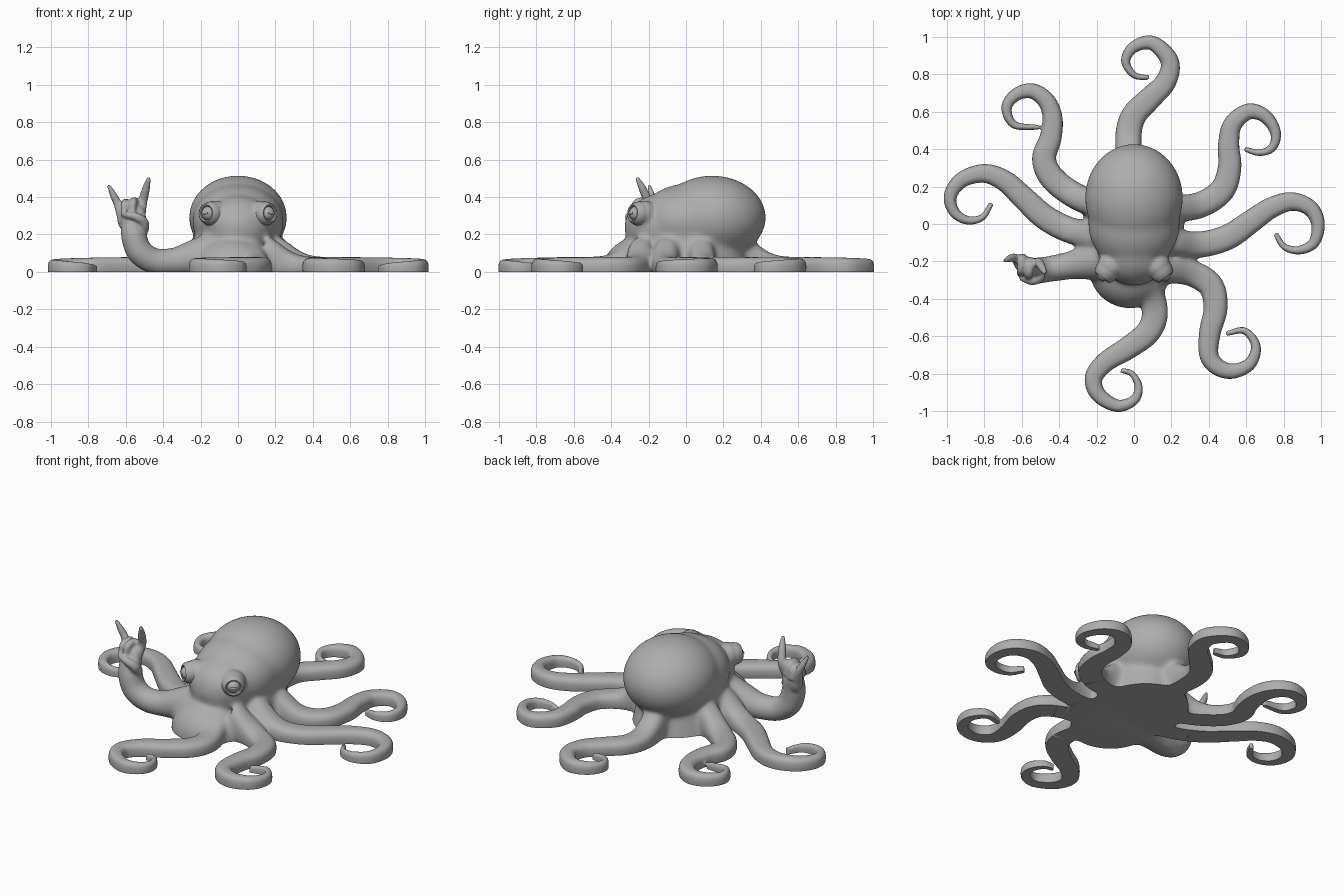
import bpy, bmesh, math
from mathutils import Vector, Matrix

cube = bpy.data.objects.get("Cube")
if cube:
    bpy.data.objects.remove(cube, do_unlink=True)

grey = bpy.data.materials.new("plain grey")
grey.use_nodes = True
grey.diffuse_color = (0.42, 0.42, 0.42, 1)
grey.node_tree.nodes["Principled BSDF"].inputs["Base Color"].default_value = (0.42, 0.42, 0.42, 1)


def make_object(name, bm):
    bmesh.ops.recalc_face_normals(bm, faces=bm.faces)
    mesh = bpy.data.meshes.new(name)
    bm.to_mesh(mesh)
    bm.free()
    mesh.materials.append(grey)
    obj = bpy.data.objects.new(name, mesh)
    bpy.context.collection.objects.link(obj)
    return obj


def activate(obj):
    bpy.ops.object.select_all(action='DESELECT')
    obj.select_set(True)
    bpy.context.view_layer.objects.active = obj


def shade(obj):
    activate(obj)
    bpy.ops.object.shade_smooth_by_angle(angle=math.radians(45))


def apply_modifier(obj, kind, **settings):
    mod = obj.modifiers.new(kind.title(), kind)
    for key, value in settings.items():
        setattr(mod, key, value)
    activate(obj)
    bpy.ops.object.modifier_apply(modifier=mod.name)


def loft(bm, rings):
    loops = [[bm.verts.new(p) for p in ring] for ring in rings]
    for a, b in zip(loops, loops[1:]):
        for i in range(len(a)):
            j = (i + 1) % len(a)
            bm.faces.new((a[i], a[j], b[j], b[i]))
    bm.faces.new(loops[0])
    bm.faces.new(loops[-1])


def spline(points, steps=8):
    # smooth curve through the points, returned with length travelled
    pts = [Vector(p) for p in points]
    pts = [2 * pts[0] - pts[1]] + pts + [2 * pts[-1] - pts[-2]]
    out = []
    for a, b, c, d in zip(pts, pts[1:], pts[2:], pts[3:]):
        for k in range(steps):
            t = k / steps
            out.append(b + (c - a) * t / 2 + (2 * a - 5 * b + 4 * c - d) * t**2 / 2
                       + (3 * b - a - 3 * c + d) * t**3 / 2)
    out.append(pts[-2])
    lengths = [0]
    for a, b in zip(out, out[1:]):
        lengths.append(lengths[-1] + (b - a).length)
    tangents = [(out[min(i + 1, len(out) - 1)] - out[max(i - 1, 0)]).normalized()
                for i in range(len(out))]
    return out, tangents, lengths


def soft(v, power=0.75):
    return math.copysign(abs(v) ** power, v)


TURN = [math.tau * i / 20 for i in range(20)]


def tentacle(bm, *points):
    # flat-bottomed arm lying on the ground, thinning into a curl
    path, tangents, lengths = spline([(x, y, 0) for x, y in points])
    rings = []
    for p, tan, s in zip(path, tangents, lengths):
        t = s / lengths[-1]
        side = Vector((-tan.y, tan.x, 0))
        width = 0.013 + 0.059 * (1 - t * t) ** 1.3
        height = 0.08 - 0.042 * t**4 + 0.11 * math.exp(-(s / 0.12) ** 2)
        mid = 0.35 * height
        ring = []
        for a in TURN:
            up = soft(math.sin(a))
            z = mid + up * (height - mid if up > 0 else mid + 0.035)
            ring.append(p + side * width * soft(math.cos(a)) + Vector((0, 0, z)))
        rings.append(ring)
    loft(bm, rings)


def tube(bm, points, radii):
    path, tangents, lengths = spline(points)
    rings = []
    for i, (p, tan) in enumerate(zip(path, tangents)):
        f = i / (len(path) - 1) * (len(radii) - 1)
        k = min(int(f), len(radii) - 2)
        r = radii[k] + (radii[k + 1] - radii[k]) * (f - k)
        q = tan.to_track_quat('Z', 'Y')
        rings.append([p + q @ Vector((r * math.cos(a), r * math.sin(a), 0)) for a in TURN])
    loft(bm, rings)
    ball(bm, path[-1], [radii[-1]] * 3)


def ball(bm, centre, size, turn=0):
    m = (Matrix.Translation(centre) @ Matrix.Rotation(turn, 4, 'Z')
         @ Matrix.Diagonal((*size, 1)))
    bmesh.ops.create_uvsphere(bm, u_segments=40, v_segments=24, radius=1, matrix=m)


bm = bmesh.new()

# mantle, head and base
ball(bm, (0, .14, .29), (.262, .287, .225))
ball(bm, (0, 0, .27), (.245, .25, .2))
ball(bm, (0, -.14, .24), (.19, .19, .175))
ball(bm, (-.02, -.24, 0), (.22, .21, .19))
bmesh.ops.create_cone(bm, cap_ends=True, segments=48, radius1=1, radius2=.76, depth=1,
                      matrix=Matrix.Translation((0, .02, .1)) @ Matrix.Diagonal((.28, .34, .34, 1)))

# seven curled tentacles: back, then round the left side to the front and up the right
tentacle(bm, (-.02, .3), (-.03, .47), (0, .58), (.085, .67), (.17, .76), (.19, .87),
         (.1, .965), (0, .945), (-.045, .87), (0, .795), (.08, .78))
tentacle(bm, (.2, .08), (.35, .1), (.47, .18), (.51, .3), (.505, .42), (.525, .53),
         (.61, .6), (.7, .575), (.755, .49), (.74, .41), (.67, .38), (.59, .4))
tentacle(bm, (.2, -.1), (.35, -.11), (.5, -.07), (.62, .01), (.73, .085), (.84, .12),
         (.94, .085), (.982, 0), (.96, -.1), (.88, -.14), (.8, -.12), (.755, -.05))
tentacle(bm, (.15, -.24), (.3, -.26), (.41, -.33), (.435, -.45), (.405, -.58), (.4, -.7),
         (.45, -.765), (.53, -.785), (.62, -.745), (.65, -.65), (.59, -.57), (.49, -.585))
tentacle(bm, (.05, -.25), (.11, -.45), (.08, -.57), (-.03, -.66), (-.15, -.735), (-.215, -.82),
         (-.19, -.91), (-.09, -.97), (0, -.94), (.025, -.87), (-.01, -.8), (-.07, -.78))
tentacle(bm, (-.2, -.07), (-.35, -.03), (-.48, .04), (-.59, .14), (-.69, .23), (-.8, .27),
         (-.92, .235), (-.98, .15), (-.96, .065), (-.89, .02), (-.81, .035), (-.76, .11))
tentacle(bm, (-.2, .1), (-.33, .16), (-.44, .25), (-.48, .35), (-.445, .46), (-.435, .57),
         (-.47, .66), (-.545, .71), (-.63, .69), (-.68, .62), (-.64, .53), (-.51, .515))

# raised arm
tube(bm, [(-.1, -.18, .1), (-.22, -.2, .08), (-.34, -.22, .055), (-.45, -.24, .06),
          (-.525, -.25, .11), (-.555, -.25, .19), (-.565, -.235, .27)],
     [.13, .1, .075, .068, .07, .068, .06])

# hand: palm, two raised fingers, two folded fingers and the thumb
ball(bm, (-.567, -.225, .285), (.082, .048, .085), math.radians(-24))
tube(bm, [(-.525, -.235, .29), (-.51, -.205, .37), (-.492, -.23, .44), (-.477, -.258, .495)],
     [.03, .026, .022, .013])
tube(bm, [(-.615, -.2, .29), (-.64, -.18, .36), (-.665, -.185, .41), (-.688, -.195, .457)],
     [.03, .023, .019, .011])
for k in (0, 1):
    shift = Vector((-.044, .018, -.008)) * k
    tube(bm, [Vector(p) + shift for p in ((-.55, -.2, .31), (-.552, -.21, .372),
                                         (-.56, -.265, .368), (-.565, -.28, .315))],
         [.026, .023, .021, .018])
tube(bm, [(-.51, -.25, .22), (-.505, -.285, .265), (-.545, -.305, .295), (-.595, -.29, .305)],
     [.035, .028, .022, .017])

# eye sockets
EYE = Vector((.125, -.225, .31))
LOOK = Vector((.6, -.8, .05)).normalized()
MIRROR = Matrix.Diagonal((-1, 1, 1))
for m in (Matrix.Identity(3), MIRROR):
    ball(bm, m @ EYE, (.072, .072, .072))

# fuse everything, then soften the webbing near the head
body = make_object("octopus_body", bm)
apply_modifier(body, 'REMESH', mode='VOXEL', voxel_size=0.008)
web = body.vertex_groups.new(name="web")
for v in body.data.vertices:
    weight = min(1, max(0, (0.5 - v.co.xy.length) / 0.15))
    near_eye = (Vector((abs(v.co.x), v.co.y, v.co.z)) - EYE).length < 0.1
    if weight > 0:
        web.add([v.index], weight * (0.2 if near_eye else 1), 'REPLACE')
apply_modifier(body, 'SMOOTH', factor=0.5, iterations=70, vertex_group="web")
apply_modifier(body, 'SMOOTH', factor=0.5, iterations=4)

# flat underside
bm = bmesh.new()
bm.from_mesh(body.data)
cut = bmesh.ops.bisect_plane(bm, geom=bm.verts[:] + bm.edges[:] + bm.faces[:], dist=0.0005,
                             plane_co=(0, 0, 0), plane_no=(0, 0, -1), clear_outer=True)
rim = [e for e in cut["geom_cut"] if isinstance(e, bmesh.types.BMEdge) and e.is_boundary]
bmesh.ops.triangle_fill(bm, edges=rim, use_beauty=True, normal=(0, 0, -1))
bmesh.ops.recalc_face_normals(bm, faces=bm.faces)
bm.to_mesh(body.data)
bm.free()
shade(body)

# eyes: ringed lid, eyeball and a level slit pupil
PROFILE = [(.066, .02), (.063, .045), (.055, .068), (.046, .077), (.039, .074), (.036, .066),
           (.033, .072), (.025, .082), (.013, .089), (.002, .091)]
for name, m in (("left_eye", Matrix.Identity(3)), ("right_eye", MIRROR)):
    bm = bmesh.new()
    centre, q = m @ EYE, (m @ LOOK).to_track_quat('Z', 'Y')
    loft(bm, [[centre + q @ Vector((r * math.cos(a), r * math.sin(a), h)) for a in TURN]
              for r, h in PROFILE])
    shade(make_object(name, bm))
    bm = bmesh.new()
    slit = Matrix.Translation(centre) @ q.to_matrix().to_4x4()
    bmesh.ops.create_uvsphere(bm, u_segments=20, v_segments=10, radius=1, matrix=slit
                              @ Matrix.Translation((0, 0, .089)) @ Matrix.Diagonal((.022, .007, .005, 1)))
    shade(make_object(name.replace("eye", "pupil"), bm))
